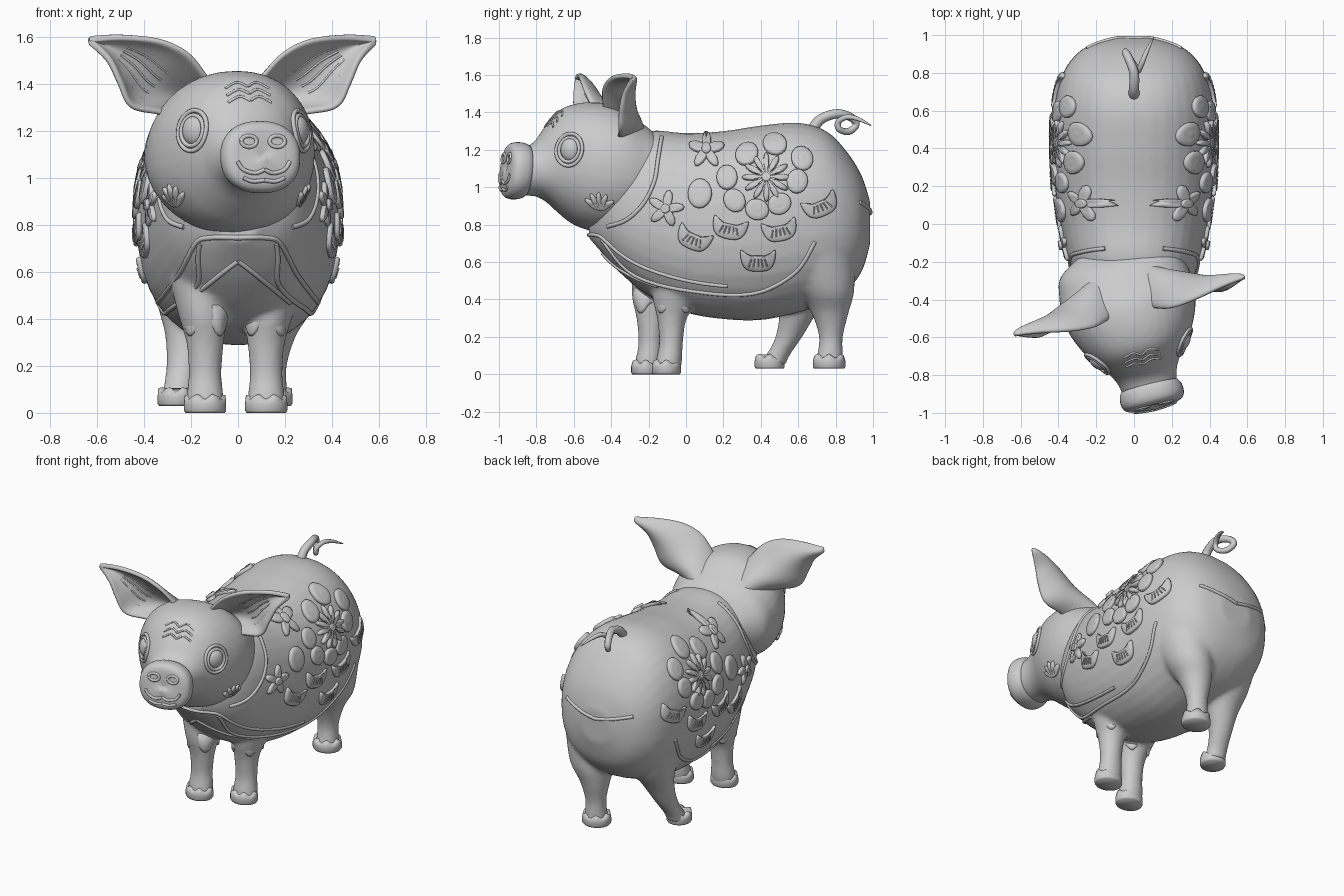
import bpy, bmesh, math
from mathutils import Vector, Matrix
from mathutils.bvhtree import BVHTree

if "Cube" in bpy.data.objects:
    bpy.data.objects.remove(bpy.data.objects["Cube"])

X, Y, Z = Vector((1, 0, 0)), Vector((0, 1, 0)), Vector((0, 0, 1))
PIVOT = Vector((0, -0.45, 0))
HEAD = (Matrix.Translation(PIVOT + Vector((-0.02, 0, 0))) @ Matrix.Rotation(math.radians(14), 4, 'Z')
        @ Matrix.Translation(-PIVOT))           # the head is turned to one side


def spline(pts, n=6, closed=False):
    p = [Vector(q) for q in pts]
    p = [p[-1]] + p + p[:2] if closed else [p[0]] + p + [p[-1]]
    out = []
    for i in range(1, len(p) - 2):
        a, b, c, d = p[i - 1:i + 3]
        for k in range(n):
            t = k / n
            out.append(0.5 * (2 * b + (c - a) * t + (2 * a - 5 * b + 4 * c - d) * t * t
                              + (3 * b - a - 3 * c + d) * t ** 3))
    return out if closed else out + [p[-1]]


def section(c, u, v, e=2.0, n=36):
    def f(s):
        return math.copysign(abs(s) ** (2 / e), s)
    return [c + u * f(math.cos(a)) + v * f(math.sin(a)) for a in (2 * math.pi * k / n for k in range(n))]


def loft(bm, rings):
    vs = [[bm.verts.new(p) for p in r] for r in rings]
    n = len(vs[0])
    for a, b in zip(vs, vs[1:]):
        for k in range(n):
            bm.faces.new((a[k], a[(k + 1) % n], b[(k + 1) % n], b[k]))
    bm.faces.new(vs[0])
    bm.faces.new(vs[-1])


def finish(name, data, mirror=False, mat=None, flip=True):
    if isinstance(data, bmesh.types.BMesh):
        if flip:
            bmesh.ops.recalc_face_normals(data, faces=data.faces)
        for f in data.faces:
            f.smooth = True
        me = bpy.data.meshes.new(name)
        data.to_mesh(me)
        data.free()
        data = me
    ob = bpy.data.objects.new(name, data)
    bpy.context.collection.objects.link(ob)
    if mirror:
        ob.modifiers.new("Mirror", 'MIRROR')
    if mat:
        ob.matrix_world = mat
    return ob


def skin(ob, voxel):
    r = ob.modifiers.new("Blend", 'REMESH')
    r.mode, r.voxel_size, r.use_smooth_shade = 'VOXEL', voxel, True
    s = ob.modifiers.new("Soften", 'SMOOTH')
    s.factor, s.iterations = 0.5, 8
    return BVHTree.FromObject(ob, bpy.context.evaluated_depsgraph_get())


def tubes(name, paths, r, **kw):
    cu = bpy.data.curves.new(name, 'CURVE')
    cu.dimensions, cu.bevel_depth, cu.bevel_resolution, cu.use_fill_caps = '3D', r, 2, True
    for path in paths:
        sp = cu.splines.new('POLY')
        sp.points.add(len(path) - 1)
        for q, p in zip(sp.points, path):
            q.co = (p[0], p[1], p[2], 1)
            q.radius = p[3] if len(p) > 3 else 1
        sp.use_smooth = True
    return finish(name, cu, **kw)


def cast(bvh, p, d, h=0.0):
    loc, nor, _, _ = bvh.ray_cast(p, d)
    if loc is None:
        loc, nor, _, _ = bvh.find_nearest(p)
    return loc + nor * h


def decal(bm, bvh, o, u, v, outline, h=0.02):
    rings = [[cast(bvh, o + (u * a + v * b) * s, -u.cross(v), k) for a, b in outline]
             for s, k in ((1, -0.01), (1, h * 0.6), (0.88, h), (0.5, h * 0.8), (0.1, h))]
    loft(bm, rings)


def leaf(l, w, ang, off=0.0, n=12):
    c, s = math.cos(ang), math.sin(ang)
    pts = [(off + l * math.cos(a), w * math.sin(a)) for a in (2 * math.pi * k / n for k in range(n))]
    return [(a * c - b * s, a * s + b * c) for a, b in pts]


# Body and legs blended into one skin
bm = bmesh.new()
stations = [(-0.52, 0.73, 0.98, 0.10), (-0.45, 0.65, 1.10, 0.21), (-0.35, 0.54, 1.22, 0.29),
            (-0.2, 0.42, 1.30, 0.345), (0, 0.33, 1.29, 0.39), (0.2, 0.295, 1.30, 0.42), (0.4, 0.29, 1.33, 0.43),
            (0.6, 0.33, 1.345, 0.425), (0.75, 0.38, 1.30, 0.395), (0.86, 0.45, 1.19, 0.34),
            (0.94, 0.55, 1.06, 0.25), (0.985, 0.7, 0.92, 0.11)]
loft(bm, [section(Vector((0, y, (b + t) / 2)), X * w, Z * (t - b) / 2, 2.25) for y, b, t, w in spline(stations)])
front = [(0.15, -0.02, 0.6, 0.13, 0.16), (0.13, -0.05, 0.42, 0.105, 0.13), (0.12, -0.075, 0.3, 0.08, 0.08),
         (0.12, -0.08, 0.17, 0.07, 0.064), (0.12, -0.09, 0.08, 0.078, 0.07), (0.12, -0.1, 0.02, 0.08, 0.07)]
legs = [front, [(-x - 0.02, y - 0.11, z, a, b) for x, y, z, a, b in front],
        [(0.2, 0.68, 0.65, 0.18, 0.22), (0.18, 0.75, 0.45, 0.14, 0.15), (0.15, 0.77, 0.33, 0.098, 0.1),
         (0.14, 0.775, 0.2, 0.068, 0.064), (0.14, 0.77, 0.1, 0.07, 0.07), (0.14, 0.765, 0.05, 0.075, 0.075)],
        [(-0.2, 0.66, 0.65, 0.18, 0.2), (-0.2, 0.64, 0.45, 0.14, 0.14), (-0.21, 0.6, 0.33, 0.1, 0.1),
         (-0.235, 0.55, 0.2, 0.07, 0.072), (-0.255, 0.49, 0.1, 0.064, 0.064), (-0.26, 0.46, 0.05, 0.07, 0.075)]]
for leg in legs:
    loft(bm, [section(Vector((x, y, z)), X * a, Y * b) for x, y, z, a, b in spline(leg)])
body = skin(finish("body_and_legs", bm), 0.014)

# Hooves with a wavy upper edge
for name, x, y, z, a, b in (("front_right", 0.12, -0.105, 0, 0.09, 0.078), ("front_left", -0.14, -0.215, 0, 0.09, 0.078),
                            ("rear_right", 0.14, 0.765, 0.03, 0.092, 0.087), ("rear_left", -0.262, 0.447, 0.03, 0.08, 0.08)):
    bm = bmesh.new()
    rings = [section(Vector((x, y, z + h)), X * a * s, Y * b * s) for h, s in
             ((0, 0.93), (0.01, 1), (0.04, 1), (0.065, 0.96), (0.07, 0.7))]
    for r in rings[3:]:
        for k, p in enumerate(r):
            p.z += 0.01 * math.cos(k * math.pi / 3)
    loft(bm, rings)
    finish(name + "_hoof", bm)

# Pointed skin folds at the top of the front legs
for name, leg in (("right", legs[0]), ("left", legs[1])):
    bm = bmesh.new()
    x, y = leg[2][:2]
    rings = [section(Vector((x, y + 0.01, z)), X * a, Y * b) for z, a, b in
             ((0.46, 0.10, 0.11), (0.37, 0.098, 0.105), (0.355, 0.092, 0.098), (0.36, 0.06, 0.06))]
    for r in rings[1:]:
        for k, p in enumerate(r):
            p.z += 0.03 * math.cos(k * math.pi / 4.5)
    loft(bm, rings)
    finish(name + "_leg_fold", bm)

# Folds in the skin: collar, belly, chest and rump
side = [[(-0.13, 1.27), (-0.15, 1.15), (-0.17, 1.03), (-0.23, 0.91), (-0.32, 0.825), (-0.42, 0.79)],
        [(-0.45, 0.72), (-0.32, 0.56), (-0.15, 0.48), (0.1, 0.435), (0.3, 0.425), (0.45, 0.46), (0.6, 0.56), (0.69, 0.71)]]
paths = [[cast(body, Vector((1, y, z)), -X) for y, z in spline(p)] for p in side]
chest = [[(0, 0.745), (0.12, 0.745), (0.18, 0.72), (0.25, 0.59), (0.34, 0.47)], [(0, 0.645), (0.06, 0.6), (0.22, 0.47)]]
paths += [[cast(body, Vector((x, -1.5, z)), Y) for x, z in spline(p)] for p in chest]
paths.append([cast(body, Vector((x, 1.5, z)), -Y) for x, z in spline([(0, 0.86), (0.12, 0.885), (0.25, 0.92)])])
tubes("skin_folds", paths, 0.011, mirror=True)

# Raised flank ornaments: petal ring, rosette, stars and fruit slices
bm = bmesh.new()
for k, (y, z) in enumerate([(0.476, 1.227), (0.326, 1.174), (0.22, 1.05), (0.26, 0.928), (0.38, 0.88),
                            (0.50, 0.91), (0.594, 1.03), (0.62, 1.15), (0.075, 0.965)]):
    a = math.atan2(z - 1.05, y - 0.43) if k < 8 else 1.5
    decal(bm, body, Vector((1, y, z)), Y, Z, leaf(0.056 if k < 8 else 0.078, 0.064, a, n=16), 0.022)
finish("petal_ring", bm, True)
bm = bmesh.new()
for k in range(12):
    decal(bm, body, Vector((1, 0.43, 1.05)), Y, Z, leaf(0.045, 0.015, k * math.pi / 6, 0.085, 10), 0.025)
decal(bm, body, Vector((1, 0.43, 1.05)), Y, Z, leaf(0.025, 0.025, 0), 0.03)
finish("flank_rosette", bm, True)
bm = bmesh.new()
for y, z, rot in ((0.11, 1.195, 0.3), (-0.107, 0.885, 0.1)):
    for k in range(5):
        decal(bm, body, Vector((1, y, z)), Y, Z, leaf(0.05, 0.024, rot + k * 0.4 * math.pi, 0.05, 10), 0.02)
    decal(bm, body, Vector((1, y, z)), Y, Z, leaf(0.025, 0.025, 0), 0.035)
finish("flank_stars", bm, True)
bm = bmesh.new()
ribs = []
for y, z, rot in ((0.045, 0.73, -0.4), (0.235, 0.785, -0.2), (0.5, 0.775, 0.2), (0.715, 0.905, 0.4), (0.385, 0.615, 0.0)):
    c, s = math.cos(rot), math.sin(rot)

    def turn(pts):
        return [(a * c - b * s, a * s + b * c) for a, b in pts]
    shape = turn(spline([(-0.092, 0.05), (-0.085, -0.02), (-0.045, -0.058), (0.045, -0.058), (0.085, -0.02),
                         (0.092, 0.05), (0.045, 0.022), (-0.045, 0.022)], 3, True))
    decal(bm, body, Vector((1, y, z)), Y, Z, shape, 0.02)
    for k in (-0.05, -0.025, 0, 0.025, 0.05):
        ribs.append([cast(body, Vector((1, y + a, z + b)), -X, 0.02)
                     for a, b in turn([(k * 0.7, 0.005), (k, -0.035)])])
finish("fruit_slices", bm, True)
tubes("fruit_slice_ribs", ribs, 0.004, mirror=True)

# Head
bm = bmesh.new()
stations = [(-0.12, 1.0, 1.2, 0.2), (-0.2, 0.88, 1.31, 0.32), (-0.3, 0.8, 1.38, 0.35), (-0.4, 0.765, 1.44, 0.36),
            (-0.5, 0.765, 1.455, 0.345), (-0.6, 0.80, 1.445, 0.305), (-0.68, 0.86, 1.41, 0.255),
            (-0.75, 0.92, 1.33, 0.20), (-0.81, 0.95, 1.25, 0.165), (-0.87, 0.955, 1.215, 0.15), (-0.93, 0.96, 1.21, 0.145)]
loft(bm, [section(Vector((0, y, (b + t) / 2)), X * w, Z * (t - b) / 2, 2.15) for y, b, t, w in spline(stations)])
head = skin(finish("head", bm, mat=HEAD), 0.014)

# Snout pad with nostrils and mouth
bm = bmesh.new()
loft(bm, [section(Vector((0.0, y - (z0 - 0.0) * 0.02, 1.088)), X * a * 1.12, Z * a + Y * 0.012, 2.3) for y, a, z0 in
          spline([(-0.87, 0.138, 0), (-0.895, 0.15, 0), (-0.935, 0.153, 0), (-0.965, 0.142, 0),
                  (-0.98, 0.115, 0), (-0.985, 0.06, 0), (-0.986, 0.01, 0)], 4)])
snout = BVHTree.FromBMesh(bm)
finish("snout_pad", bm, mat=HEAD)
ring = [[(0.062 + 0.034 * math.cos(a), 1.155 + 0.024 * math.sin(a)) for a in (k * math.pi / 8 for k in range(17))]]
smile = [spline([(0, 1.035), (0.04, 1.02), (0.09, 1.035), (0.115, 1.07)]), spline([(0, 0.99), (0.05, 0.985), (0.09, 1.0)])]
tubes("nostrils_and_mouth", [[cast(snout, Vector((x, -1.5, z)), Y) for x, z in p] for p in ring + smile],
      0.009, mirror=True, mat=HEAD)

# Eyes with lids and lashes
d = Vector((-0.75, 0.66, 0)).normalized()
c = cast(head, Vector((0.2, -0.655, 1.2)) - d * 0.5, d)
u = Z.cross(-d)
eye_frame = Matrix.Translation(c + d * 0.012) @ Matrix((u, Z, -d)).transposed().to_4x4()
bm = bmesh.new()
bmesh.ops.create_uvsphere(bm, u_segments=28, v_segments=18, radius=1,
                          matrix=eye_frame @ Matrix.Diagonal((0.054, 0.062, 0.035, 1)))
finish("eyeballs", bm, True, HEAD)
lids = [[cast(head, c - d * 0.4 + u * a * math.cos(t) + Z * b * math.sin(t), d, 0.004)
         for t in (k * math.pi / 16 for k in range(33))] for a, b in ((0.058, 0.064), (0.075, 0.085))]
tubes("eyelids", lids, 0.010, mirror=True, mat=HEAD)

# Forehead wrinkles and cheek tufts
wr = [[cast(head, Vector((x, -1.5, z)), Y) for x, z in spline([(0, h - 0.012), (0.035, h + 0.005), (0.06, h), (0.095, h - 0.02)])]
      for h in (1.40, 1.37, 1.34)]
tubes("forehead_wrinkles", wr, 0.006, mirror=True, mat=HEAD)
bm = bmesh.new()
n = Vector((0.85, -0.53, 0)).normalized()
for k in range(5):
    decal(bm, head, Vector((0.27, -0.53, 0.885)) + n * 0.5, Z.cross(n), Z,
          leaf(0.045, 0.014, 0.5 + k * 0.5, 0.045, 10), 0.016)
finish("cheek_tufts", bm, True, HEAD)

# Cupped ears
low = spline([(0.18, -0.42, 1.20), (0.30, -0.44, 1.27), (0.45, -0.47, 1.30), (0.505, -0.48, 1.40),
              (0.55, -0.47, 1.50), (0.625, -0.44, 1.58)], 5)
top = spline([(0.07, -0.45, 1.36), (0.13, -0.48, 1.44), (0.21, -0.50, 1.53), (0.33, -0.49, 1.585),
              (0.49, -0.46, 1.60), (0.63, -0.44, 1.59)], 5)


def ear_point(i, s):
    t = i / (len(low) - 1)
    return low[i].lerp(top[i], s) + Y * 0.19 * (1 - t) ** 0.7 * math.sin(math.pi * s) ** 0.75


bm = bmesh.new()
grid = [[bm.verts.new(ear_point(i, k / 16)) for k in range(17)] for i in range(len(low))]
for a, b in zip(grid, grid[1:]):
    for k in range(16):
        bm.faces.new((a[k], a[k + 1], b[k + 1], b[k]))
ears = finish("ears", bm, True, HEAD)
sol = ears.modifiers.new("Thickness", 'SOLIDIFY')
sol.thickness, sol.offset = 0.028, 0
ears.modifiers.new("Round", 'SUBSURF').levels = 1
tubes("ear_hairs", [[ear_point(i, s) - Y * 0.014 for i in range(9, 19)] for s in (0.2, 0.32, 0.44, 0.56, 0.68, 0.8)],
      0.005, mirror=True, mat=HEAD)

# Curly tail
tail = spline([(0, 0.66, 1.27, 1.3), (0, 0.71, 1.355, 1.1), (0, 0.80, 1.392, 1), (-0.03, 0.88, 1.375, 0.9),
               (-0.045, 0.91, 1.335, 0.8), (-0.02, 0.87, 1.298, 0.75), (0.015, 0.82, 1.31, 0.7),
               (0.025, 0.815, 1.35, 0.65), (0.045, 0.86, 1.375, 0.6), (0.07, 0.92, 1.365, 0.45), (0.105, 0.99, 1.33, 0.1)], 6)
tubes("tail", [tail], 0.025)
